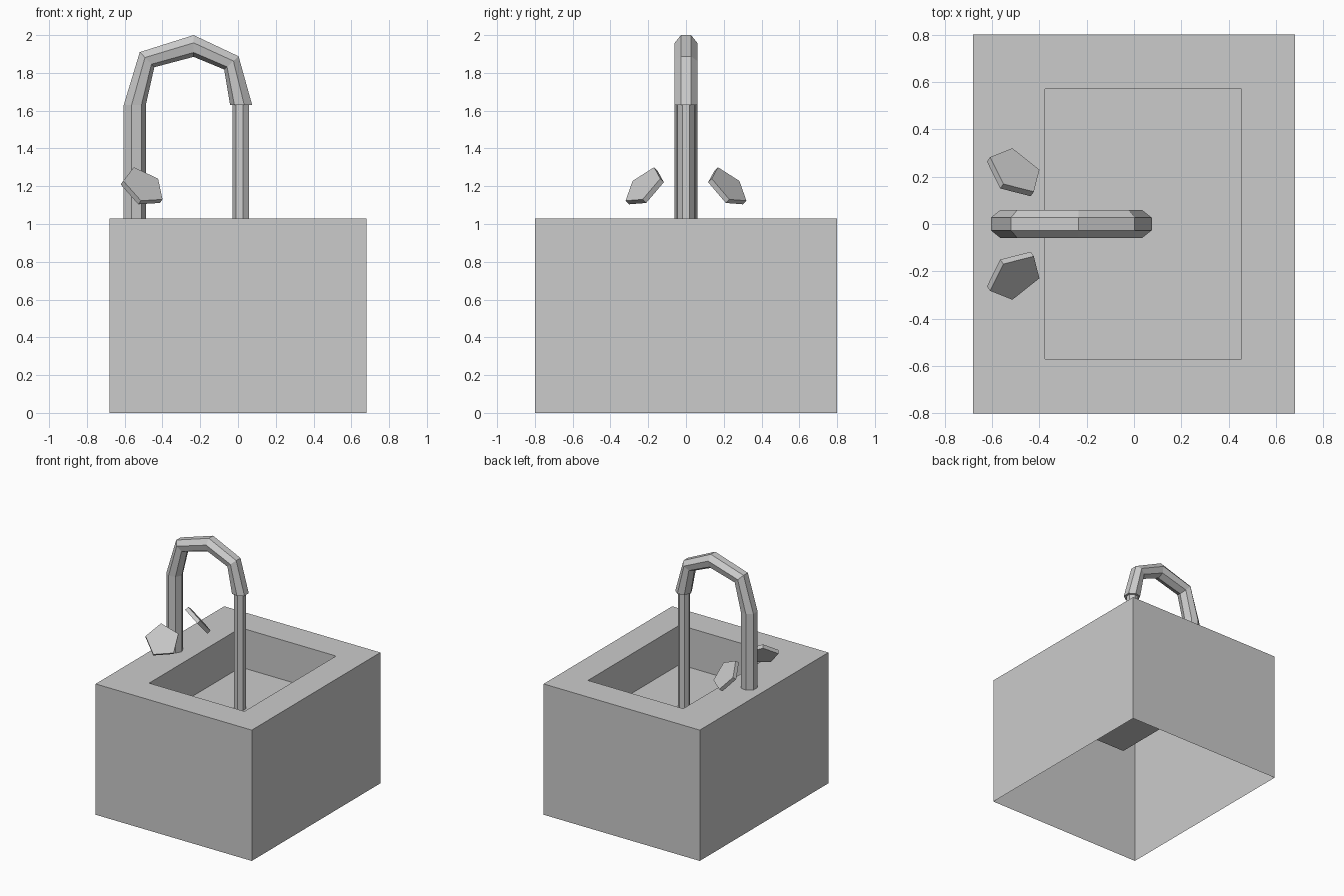
import bpy, bmesh
from math import cos, sin, pi
from mathutils import Vector

if "Cube" in bpy.data.objects:
    bpy.data.objects.remove(bpy.data.objects["Cube"])


def loft(name, rings, cap_start=True):
    """Skin a list of equal-length point rings and cap the ends."""
    bm = bmesh.new()
    vr = [[bm.verts.new(p) for p in r] for r in rings]
    n = len(vr[0])
    for a, b in zip(vr, vr[1:]):
        for i in range(n):
            j = (i + 1) % n
            bm.faces.new((a[i], a[j], b[j], b[i]))
    bm.faces.new(vr[-1])
    if cap_start:
        bm.faces.new(vr[0][::-1])
        bmesh.ops.recalc_face_normals(bm, faces=bm.faces)
    mesh = bpy.data.meshes.new(name)
    bm.to_mesh(mesh)
    bm.free()
    ob = bpy.data.objects.new(name, mesh)
    bpy.context.collection.objects.link(ob)
    return ob


def rect(x0, x1, y, z):
    return [(x0, -y, z), (x1, -y, z), (x1, y, z), (x0, y, z)]


# Cabinet shell, open underneath, with a sunken rectangular basin
TOP, FLOOR = 1.03, 0.72
loft("sink_basin", [rect(-0.68, 0.68, 0.8, 0), rect(-0.68, 0.68, 0.8, TOP),
                    rect(-0.375, 0.455, 0.57, TOP),
                    rect(-0.375, 0.455, 0.57, FLOOR)], cap_start=False)

# Seven-sided section: a flat on the outside of the bend, an edge on the inside
SIDES = 7
SECTION = [((2 * k + 1) * pi / SIDES) for k in range(SIDES)]
FLAT = cos(pi / SIDES)


def tube_ring(outer, inner, radius):
    o, i = Vector((outer[0], 0, outer[1])), Vector((inner[0], 0, inner[1]))
    return [o.lerp(i, (FLAT - cos(a)) / (FLAT + 1)) + Vector((0, radius * sin(a), 0))
            for a in SECTION]


# Arched faucet, given as its outer and inner outline in x, z
outer = [(-0.605, TOP), (-0.605, 1.63), (-0.52, 1.91), (-0.235, 2.0), (0.003, 1.888), (0.075, 1.63)]
inner = [(-0.488, TOP), (-0.488, 1.63), (-0.443, 1.83), (-0.235, 1.885), (-0.073, 1.818), (-0.042, 1.63)]
loft("faucet", [tube_ring(o, i, 0.0615) for o, i in zip(outer, inner)])

# Water stream from the spout to the basin floor
loft("water_stream", [tube_ring((0.058, z), (-0.028, z), 0.045) for z in (1.63, FLOOR)])

# Tilted pentagonal tap handles, mirrored front to back
centre = Vector((-0.506, 0.218, 1.195))
normal = Vector((0.457, 0.626, 0.63)).normalized()
u = Vector((-0.114, 0.058, 0.025))
u = (u - normal * u.dot(normal)).normalized()
v = normal.cross(u)
handle = loft("tap_handles", [
    [centre + normal * h + 0.124 * (u * cos(2 * pi * k / 5) + v * sin(2 * pi * k / 5))
     for k in range(5)] for h in (-0.015, 0.015)])
mirror = handle.modifiers.new("mirror", 'MIRROR')
mirror.use_axis = (False, True, False)
